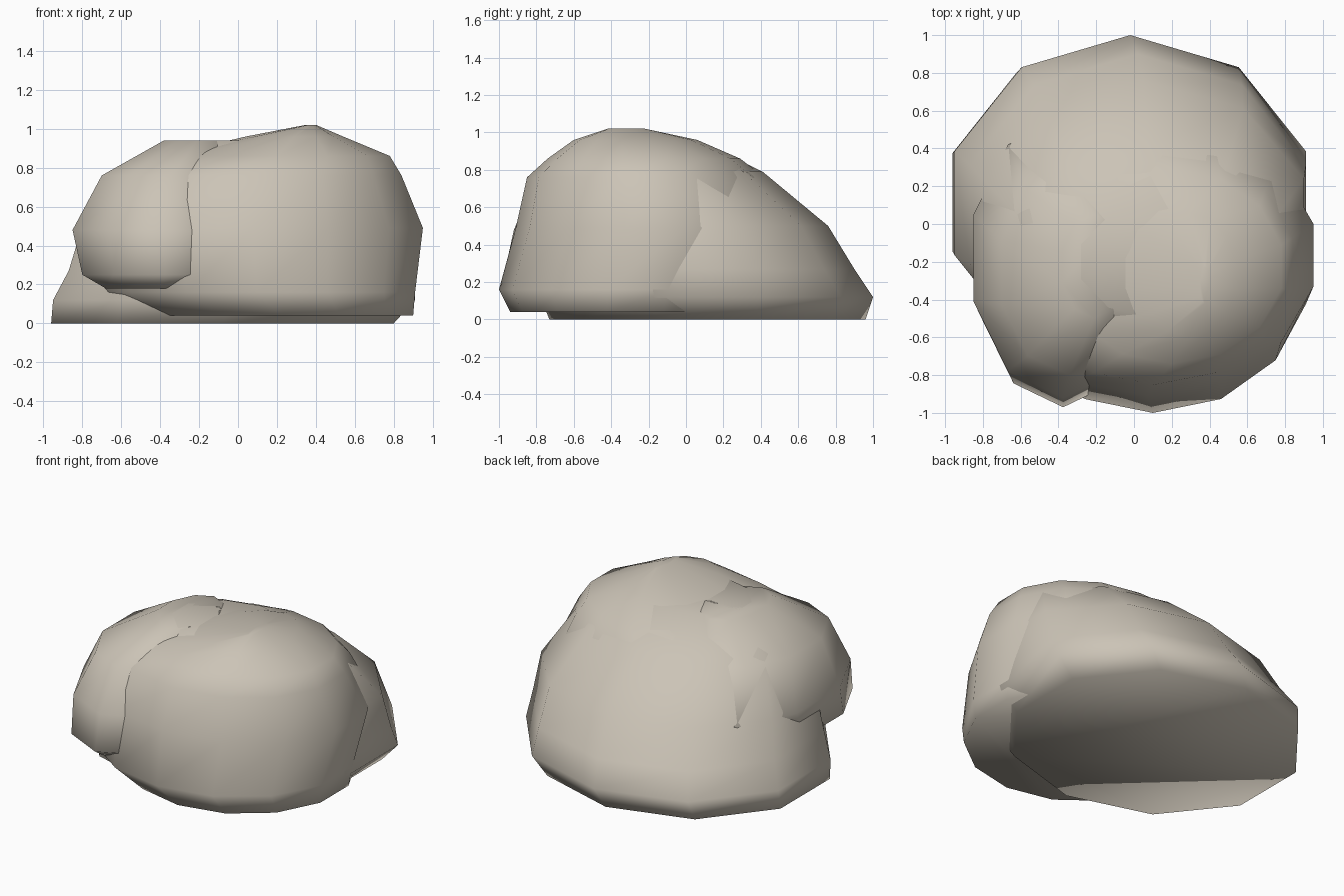
import bpy
import bmesh
from math import sin, cos, tau

default = bpy.data.objects.get("Cube")
if default:
    bpy.data.objects.remove(default)

stone = bpy.data.materials.new("warm_grey_stone")
stone.use_nodes = True
colour = (0.60, 0.55, 0.47, 1)
stone.diffuse_color = colour
stone.node_tree.nodes["Principled BSDF"].inputs["Base Color"].default_value = colour


def boulder(name, sides, rings):
    """Loft faceted rings, each given as height, x range and y range."""
    bm = bmesh.new()
    loops = []
    for z, x0, x1, y0, y1 in rings:
        angles = [tau / 4 + tau * i / sides for i in range(sides)]
        reach = max(cos(a) for a in angles)
        cx, cy = (x0 + x1) / 2, (y0 + y1) / 2
        rx, ry = (x1 - x0) / 2 / reach, (y1 - y0) / 2
        loops.append([bm.verts.new((cx + rx * cos(a), cy + ry * sin(a), z))
                      for a in angles])
    for low, high in zip(loops, loops[1:]):
        for i in range(sides):
            j = (i + 1) % sides
            bm.faces.new((low[i], low[j], high[j], high[i]))
    bm.faces.new(loops[0][::-1])
    bm.faces.new(loops[-1])
    bmesh.ops.recalc_face_normals(bm, faces=bm.faces)
    for face in bm.faces:
        face.smooth = True
    mesh = bpy.data.meshes.new(name)
    bm.to_mesh(mesh)
    bm.free()
    mesh.materials.append(stone)
    obj = bpy.data.objects.new(name, mesh)
    bpy.context.collection.objects.link(obj)


# Broad sloping boulder at the back, resting on the ground
boulder("back_boulder", 10, [
    (0, -0.96, 0.80, -0.73, 0.96),
    (0.12, -0.95, 0.91, -0.78, 1.0),
    (0.27, -0.87, 0.91, -0.80, 0.90),
    (0.50, -0.80, 0.90, -0.75, 0.76),
    (0.79, -0.60, 0.75, -0.68, 0.41),
    (0.94, -0.28, 0.48, -0.50, 0.10),
])

# Large overhanging boulder at the front, peaking towards the left
boulder("front_boulder", 14, [
    (0.04, -0.47, 0.90, -0.94, 0.40),
    (0.16, -0.71, 0.91, -1.0, 0.48),
    (0.49, -0.80, 0.95, -0.91, 0.58),
    (0.76, -0.62, 0.84, -0.85, 0.42),
    (0.86, -0.38, 0.78, -0.74, 0.29),
    (0.96, 0.04, 0.54, -0.60, 0.06),
    (1.02, 0.35, 0.40, -0.42, -0.22),
])

# Long lump swelling out of the right side, from the shoulder to the back
boulder("shoulder_lump", 10, [
    (0.18, -0.68, -0.10, -0.86, 0.10),
    (0.25, -0.80, 0.05, -0.97, 0.35),
    (0.48, -0.85, 0.10, -0.92, 0.56),
    (0.76, -0.70, 0.02, -0.80, 0.28),
    (0.94, -0.38, -0.04, -0.50, 0.05),
])
